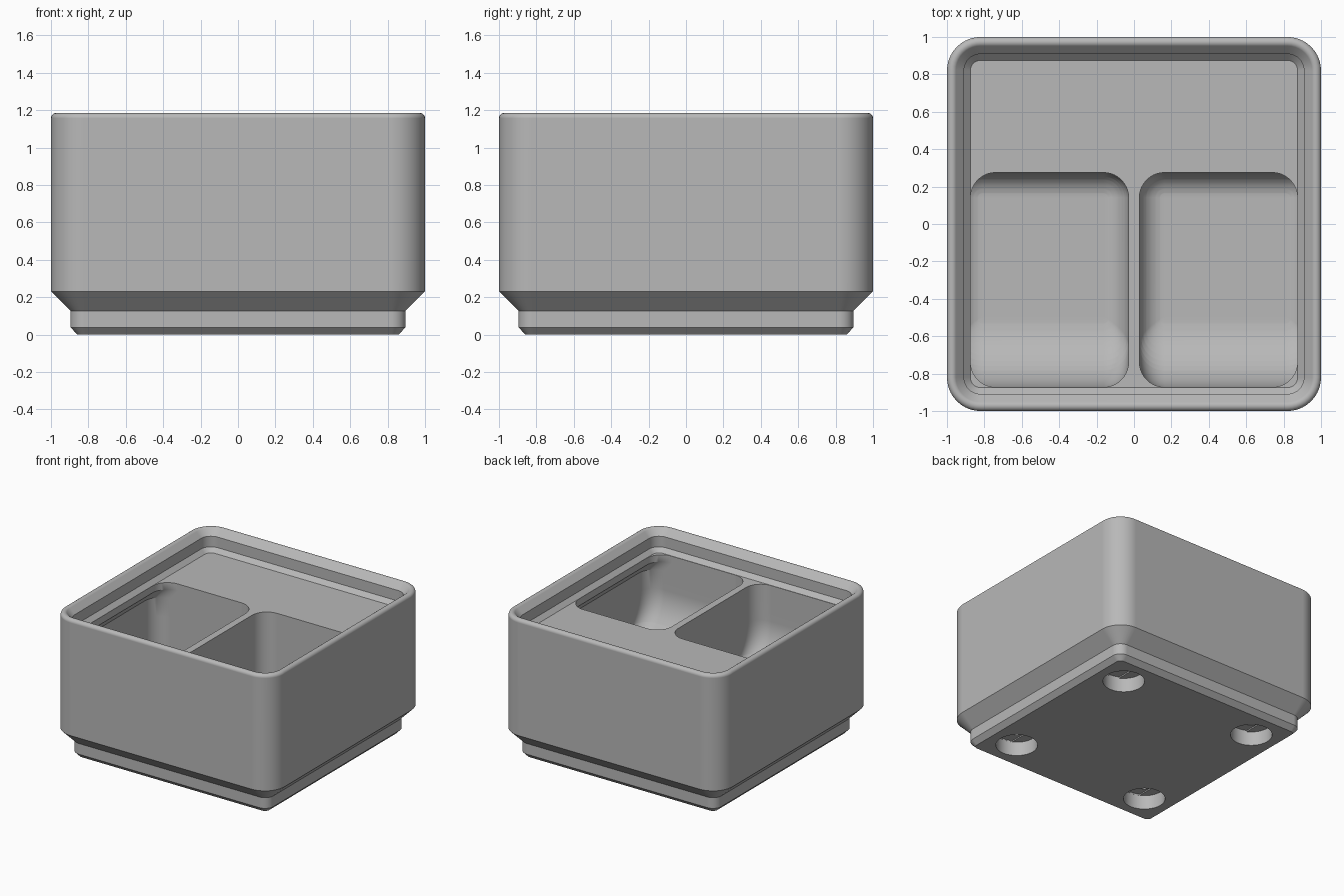
import bpy, bmesh, math

if "Cube" in bpy.data.objects:
    bpy.data.objects.remove(bpy.data.objects["Cube"])

grey = bpy.data.materials.new("plain grey")
grey.diffuse_color = (0.48, 0.48, 0.48, 1)
grey.use_nodes = True
grey.node_tree.nodes["Principled BSDF"].inputs["Base Color"].default_value = grey.diffuse_color
SEG = 10                       # segments per rounded corner


def rounded_loop(bm, x0, x1, y0, y1, r, z):
    """Ring of vertices around a rounded rectangle."""
    ring = []
    corners = [(x1 - r, y1 - r), (x0 + r, y1 - r), (x0 + r, y0 + r), (x1 - r, y0 + r)]
    for q, (cx, cy) in enumerate(corners):
        for i in range(SEG + 1):
            a = math.pi / 2 * (q + i / SEG)
            ring.append(bm.verts.new((cx + r * math.cos(a), cy + r * math.sin(a), z)))
    return ring


def finish(name, bm):
    bmesh.ops.recalc_face_normals(bm, faces=bm.faces[:])
    me = bpy.data.meshes.new(name)
    bm.to_mesh(me)
    bm.free()
    me.materials.append(grey)
    ob = bpy.data.objects.new(name, me)
    bpy.context.collection.objects.link(ob)
    return ob


def loft(name, sections):
    """Closed solid through a list of rounded rectangles."""
    bm = bmesh.new()
    rings = [rounded_loop(bm, *s) for s in sections]
    for a, b in zip(rings, rings[1:]):
        for i in range(len(a)):
            j = (i + 1) % len(a)
            bm.faces.new((a[i], a[j], b[j], b[i]))
    bm.faces.new(rings[0])
    bm.faces.new(rings[-1])
    return finish(name, bm)


def cylinder(name, x, y, r, z0, z1, n=48):
    bm = bmesh.new()
    bmesh.ops.create_cone(bm, cap_ends=True, segments=n, radius1=r, radius2=r, depth=z1 - z0)
    bmesh.ops.translate(bm, verts=bm.verts[:], vec=(x, y, (z0 + z1) / 2))
    return finish(name, bm)


def boolean(target, cutter, op='DIFFERENCE'):
    bpy.context.view_layer.objects.active = target
    m = target.modifiers.new("cut", 'BOOLEAN')
    m.operation, m.object, m.solver = op, cutter, 'EXACT'
    bpy.ops.object.modifier_apply(modifier=m.name)
    bpy.data.objects.remove(cutter)


# Body: stepped foot, walls, rounded rim and stacking lip as one section (half width, z)
TOP, FILL = 1.185, 1.012
profile = [(0.858, 0), (0.896, 0.039), (0.896, 0.127), (1.0, 0.231)]
profile += [(0.972 + 0.028 * math.cos(a), TOP - 0.028 + 0.028 * math.sin(a))
            for a in [math.pi / 12 * i for i in range(10)]]
profile += [(0.909, 1.133), (0.909, FILL + 0.034), (0.875, FILL)]
body = loft("bin_body", [(-h, h, -h, h, h - 0.82, z) for h, z in profile])

# Two pockets: scooped front, filleted floor, undercut below the lip on the outer side
FLOOR, R, SCOOP = 0.337, 0.134, 0.38
Y0, Y1, X0, X1, UNDER = -0.872, 0.275, 0.029, 0.874, 0.945
heights = {FLOOR + SCOOP * (1 - math.cos(math.pi / 2 * i / 16)) for i in range(17)}
heights |= {FLOOR + R * (1 - math.cos(math.pi / 2 * i / 8)) for i in range(9)}
heights |= {0.87, 0.955, 1.03}
for side in (1, -1):
    sections = []
    for z in sorted(heights):
        h = z - FLOOR
        inset = R - math.sqrt(max(0, R * R - max(0, R - h) ** 2))
        scoop = SCOOP - math.sqrt(max(0, SCOOP ** 2 - max(0, SCOOP - h) ** 2))
        under = min(1, max(0, (0.955 - z) / 0.085))
        xs = sorted((side * (X0 + inset), side * (X1 + (UNDER - X1) * under - inset)))
        sections.append((xs[0], xs[1], Y0 + scoop, Y1 - inset, max(0.004, R - inset), z))
    boolean(body, loft("pocket_cutter", sections))

# Magnet holes with a bridging slot and a screw hole above each
for x in (-0.627, 0.627):
    for y in (-0.627, 0.627):
        boolean(body, cylinder("magnet_cutter", x, y, 0.157, -0.05, 0.116))
        slot = cylinder("slot_cutter", x, y, 0.1565, 0.10, 0.126)
        strip = loft("strip", [(x - 0.072, x + 0.072, y - 0.3, y + 0.3, 0.001, z) for z in (0.05, 0.2)])
        boolean(slot, strip, 'INTERSECT')
        boolean(body, slot)
        boolean(body, cylinder("screw_cutter", x, y, 0.0715, 0.11, 0.289, 32))

# Smooth rounded areas, keep hard edges crisp
bpy.ops.object.select_all(action='DESELECT')
body.select_set(True)
bpy.context.view_layer.objects.active = body
bpy.ops.object.shade_smooth_by_angle(angle=math.radians(30))
weighted = body.modifiers.new("even_normals", 'WEIGHTED_NORMAL')
weighted.keep_sharp = True
